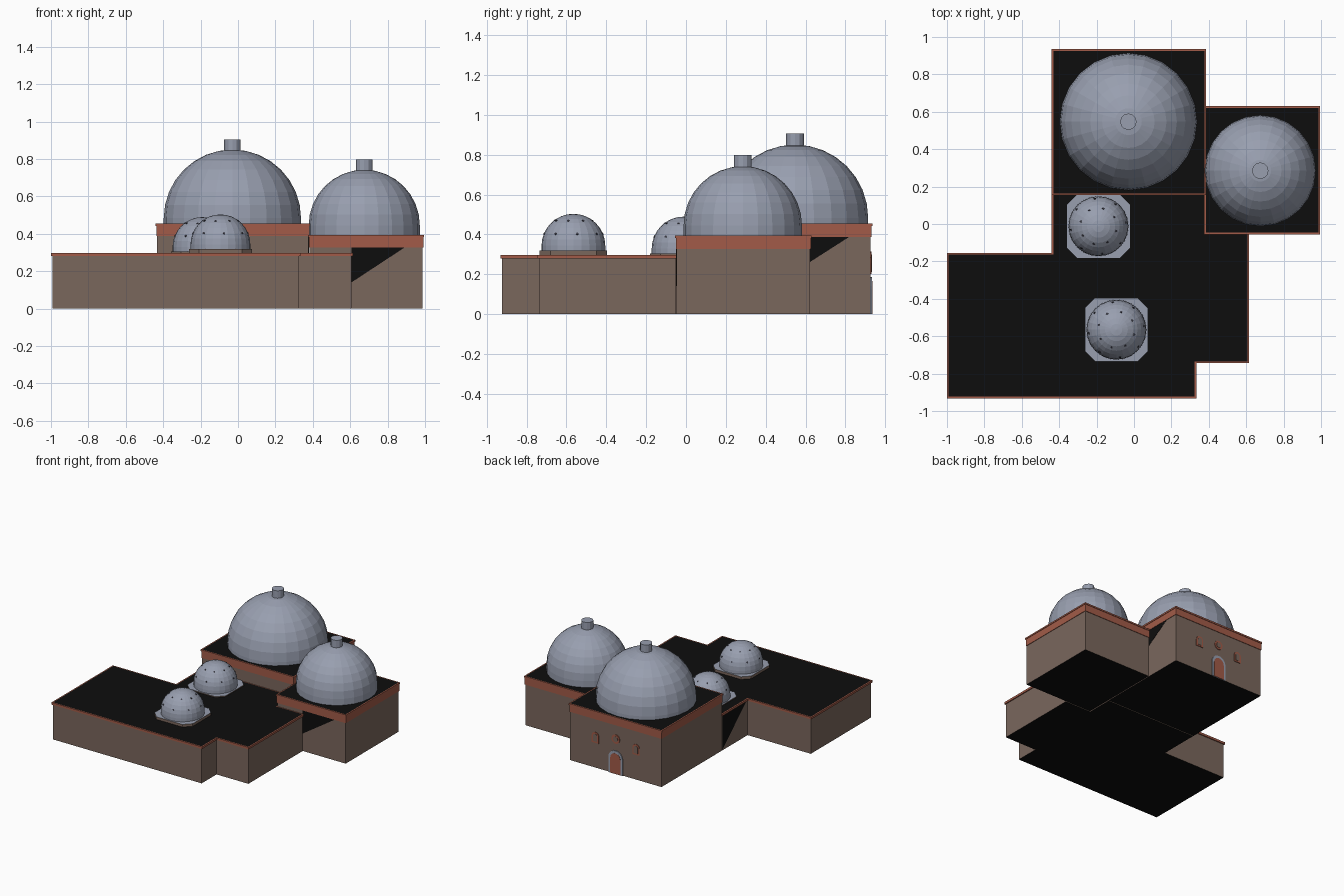
import bpy, bmesh, math
from mathutils import Vector, Matrix

if "Cube" in bpy.data.objects:
    bpy.data.objects.remove(bpy.data.objects["Cube"])


def mat(name, r, g, b):
    m = bpy.data.materials.new(name)
    m.diffuse_color = (r, g, b, 1)
    m.use_nodes = True
    m.node_tree.nodes["Principled BSDF"].inputs["Base Color"].default_value = m.diffuse_color
    return m


WALL = mat("brown stone", 0.195, 0.135, 0.108)
TRIM = mat("red brick", 0.36, 0.105, 0.065)
LEAD = mat("lead grey", 0.315, 0.345, 0.43)
BLACK = mat("roof black", 0.004, 0.004, 0.004)
GLASS = mat("dark glass", 0.05, 0.05, 0.07)


def finish(bm, name, *mats):
    bmesh.ops.recalc_face_normals(bm, faces=bm.faces)
    me = bpy.data.meshes.new(name)
    bm.to_mesh(me)
    bm.free()
    for m in mats:
        me.materials.append(m)
    ob = bpy.data.objects.new(name, me)
    bpy.context.collection.objects.link(ob)
    return ob


def inset(poly, d):
    """Shrink a counter-clockwise right-angled outline by d."""
    out = []
    for i, p in enumerate(poly):
        p = Vector(p)
        a = (p - Vector(poly[i - 1])).normalized()
        b = (Vector(poly[(i + 1) % len(poly)]) - p).normalized()
        out.append(p + d * (Vector((-a.y, a.x)) + Vector((-b.y, b.x))))
    return out


def extrude(bm, pts, vec):
    """Solid from a planar outline of 3D points; returns the far cap."""
    lo = [bm.verts.new(p) for p in pts]
    hi = [bm.verts.new(Vector(p) + Vector(vec)) for p in pts]
    bm.faces.new(lo)
    cap = bm.faces.new(hi)
    n = len(pts)
    for i in range(n):
        bm.faces.new((lo[i], lo[(i + 1) % n], hi[(i + 1) % n], hi[i]))
    return cap


def slab(name, poly, z0, z1, *mats):
    bm = bmesh.new()
    cap = extrude(bm, [(p[0], p[1], z0) for p in poly], (0, 0, z1 - z0))
    return bm, cap


def building(name, poly, band_z, lip_z, top):
    # walls, with a black underside
    bm, cap = slab(name, inset(poly, 0.008), 0, band_z)
    bm.normal_update()
    for f in bm.faces:
        f.material_index = int(abs(f.normal.z) > 0.9)
    finish(bm, name + "_walls", WALL, BLACK)
    # brick band under the lip
    if lip_z > band_z:
        bm, cap = slab(name, inset(poly, 0.004), band_z, lip_z)
        finish(bm, name + "_brick_band", TRIM)
    # lip, with the black roof inset in its top
    bm, cap = slab(name, poly, lip_z, top)
    bm.normal_update()
    bmesh.ops.recalc_face_normals(bm, faces=bm.faces)
    bmesh.ops.inset_region(bm, faces=[cap], thickness=0.009, use_even_offset=True)
    cap.material_index = 1
    finish(bm, name + "_lip_and_roof", TRIM, BLACK)


def rect(x0, y0, x1, y1):
    return [(x0, y0), (x1, y0), (x1, y1), (x0, y1)]


def dome(name, x, y, r, z_base, z_mid, segs, rings):
    """Half sphere on a short upright drum."""
    bm = bmesh.new()
    prof = [(r, z_base)] + [(r * math.cos(t), z_mid + r * math.sin(t))
                            for t in (math.pi / 2 * k / rings for k in range(rings))]
    loops = [[bm.verts.new((x + q * math.cos(a), y + q * math.sin(a), z))
              for a in (2 * math.pi * s / segs for s in range(segs))] for q, z in prof]
    tip = bm.verts.new((x, y, z_mid + r))
    for s in range(segs):
        t = (s + 1) % segs
        for a, b in zip(loops, loops[1:]):
            bm.faces.new((a[s], a[t], b[t], b[s]))
        bm.faces.new((loops[-1][s], loops[-1][t], tip))
    finish(bm, name, LEAD)


def finial(name, x, y, z0, z1):
    bm = bmesh.new()
    bmesh.ops.create_cone(bm, cap_ends=True, segments=12, radius1=0.044, radius2=0.044,
                          depth=z1 - z0, matrix=Matrix.Translation((x, y, (z0 + z1) / 2)))
    finish(bm, name, LEAD)


# three flat-roofed blocks
building("main_hall", rect(-0.44, 0.155, 0.385, 0.935), 0.388, 0.442, 0.455)
building("side_hall", rect(0.375, -0.055, 0.995, 0.63), 0.326, 0.382, 0.394)
building("low_wing", [(-1, -0.932), (0.333, -0.932), (0.333, -0.744), (0.615, -0.744),
                      (0.615, -0.045), (0.382, -0.045), (0.382, 0.165), (-0.44, 0.165),
                      (-0.44, -0.155), (-1, -0.155)], 0.28, 0.28, 0.297)

# large domes with finials
dome("main_dome", -0.03, 0.547, 0.367, 0.455, 0.483, 24, 8)
finial("main_finial", -0.03, 0.547, 0.83, 0.905)
dome("side_dome", 0.675, 0.285, 0.297, 0.394, 0.445, 24, 8)
finial("side_finial", 0.675, 0.285, 0.72, 0.797)

# small domes on chamfered plinths, dotted with glass lights
for name, x, y, zb in (("rear", -0.19, -0.012, 0.304), ("front", -0.094, -0.565, 0.318)):
    h, c = 0.169, 0.115
    octo = [(h, -c), (h, c), (c, h), (-c, h), (-h, c), (-h, -c), (-c, -h), (c, -h)]
    bm, cap = slab(name, [(x + a, y + b) for a, b in octo], 0.295, zb)
    bm.normal_update()
    for f in bm.faces:
        f.material_index = int(abs(f.normal.z) > 0.9)
    finish(bm, name + "_small_dome_plinth", WALL, LEAD)
    r, zm = 0.16, zb + 0.025
    dome(name + "_small_dome", x, y, r, zb, zm, 24, 8)
    bm = bmesh.new()
    for lat, off in ((22, 0), (52, 22.5)):
        for k in range(8):
            a, t = math.radians(45 * k + off + 7.5), math.radians(lat)
            n = Vector((math.cos(t) * math.cos(a), math.cos(t) * math.sin(a), math.sin(t)))
            m = Matrix.Translation(Vector((x, y, zm)) + n * (r - 0.001)) \
                @ n.to_track_quat('Z', 'Y').to_matrix().to_4x4()
            bmesh.ops.create_cone(bm, cap_ends=True, segments=8, radius1=0.006,
                                  radius2=0.006, depth=0.006, matrix=m)
    finish(bm, name + "_small_dome_lights", GLASS)

# black triangles in the inner wall corners
for name, pts, vec in (
    ("front_corner_triangle", [(0.607, -0.047, 0.14), (0.607, -0.047, 0.326),
                               (0.89, -0.047, 0.326)], (0, -0.002, 0)),
    ("right_corner_triangle", [(0.377, 0.62, 0.26), (0.377, 0.62, 0.388),
                               (0.377, 0.82, 0.388)], (0.002, 0, 0)),
    ("left_corner_triangle", [(-0.432, 0.155, 0.01), (-0.432, 0.155, 0.28),
                              (-0.432, -0.145, 0.28)], (-0.002, 0, 0)),
):
    bm = bmesh.new()
    extrude(bm, pts, vec)
    finish(bm, name, BLACK)


def arch(name, x, z0, w, h, proud, m):
    """Round-headed plate on the back wall."""
    r = w / 2
    pts = [(x - r, 0.926, z0), (x + r, 0.926, z0)]
    pts += [(x + r * math.cos(a), 0.926, z0 + h - r + r * math.sin(a))
            for a in (math.pi * k / 10 for k in range(11))]
    bm = bmesh.new()
    extrude(bm, pts, (0, proud, 0))
    finish(bm, name, m)


# back entrance: door, side windows and round window
arch("door_surround", -0.028, 0, 0.125, 0.185, 0.008, LEAD)
arch("door", -0.028, 0, 0.09, 0.165, 0.0095, TRIM)
for side, x in (("left", 0.152), ("right", -0.208)):
    arch(side + "_window_frame", x, 0.2, 0.062, 0.085, 0.006, TRIM)
    arch(side + "_window_panel", x, 0.212, 0.036, 0.06, 0.008, WALL)
for name, r, d, m in (("round_window_frame", 0.036, 0.006, TRIM),
                      ("round_window_panel", 0.021, 0.008, WALL)):
    bm = bmesh.new()
    extrude(bm, [(-0.028 + r * math.cos(a), 0.926, 0.277 + r * math.sin(a))
                 for a in (math.pi * k / 8 for k in range(16))], (0, d, 0))
    finish(bm, name, m)
